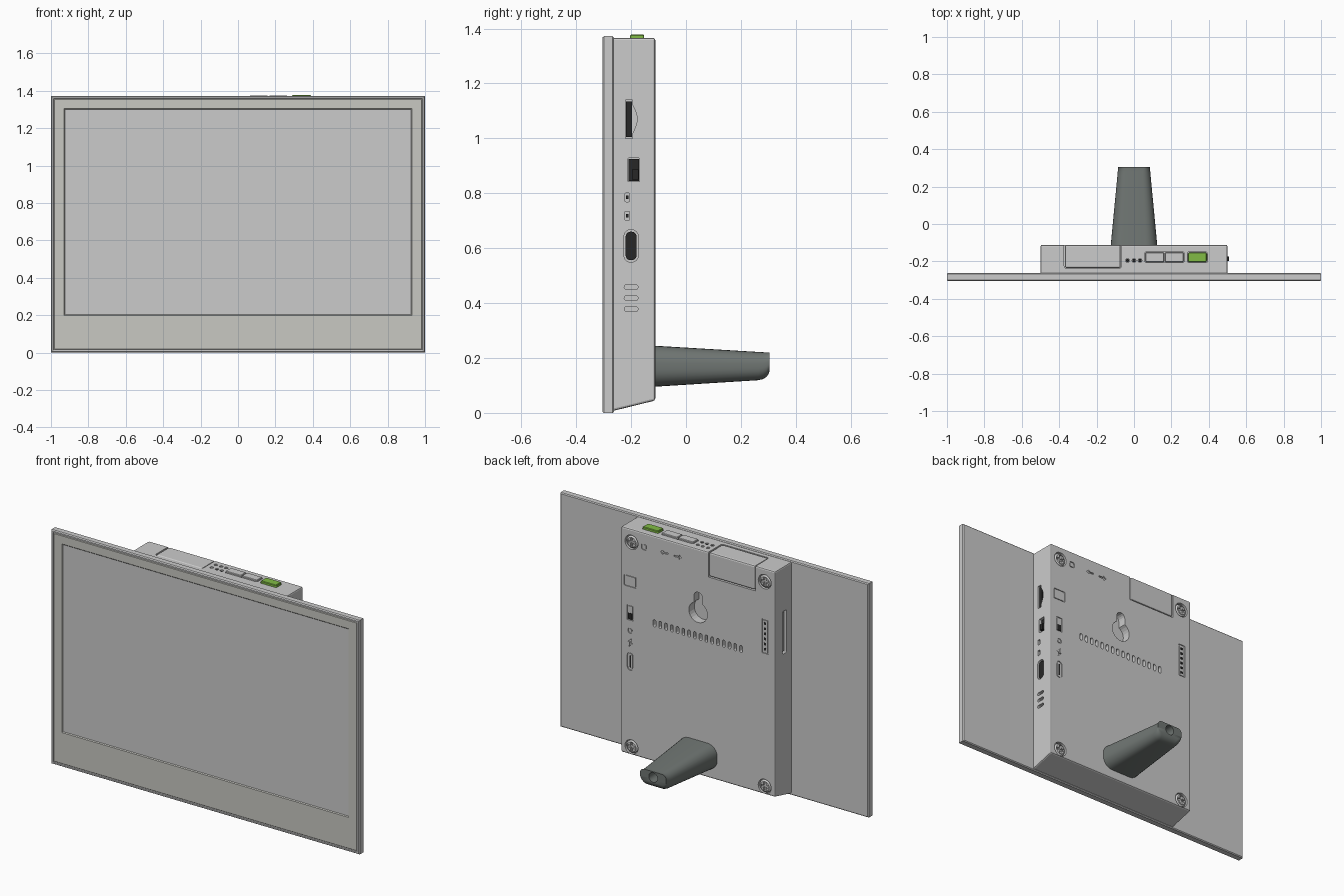
import bpy, bmesh, math

if "Cube" in bpy.data.objects:
    bpy.data.objects.remove(bpy.data.objects["Cube"])

BACK, TOP, SIDE = -0.112, 1.366, 0.5


def material(name, rgb):
    m = bpy.data.materials.new(name)
    m.diffuse_color = (*rgb, 1)
    m.use_nodes = True
    m.node_tree.nodes["Principled BSDF"].inputs["Base Color"].default_value = m.diffuse_color
    return m


GLASS = material("warm_grey", (0.58, 0.58, 0.54))
DARK = material("dark_grey", (0.16, 0.18, 0.17))
BLACK = material("black", (0.02, 0.02, 0.02))
GREEN = material("green", (0.22, 0.5, 0.06))
WHITE = material("white", (0.75, 0.75, 0.73))


def finish(name, bm, mat=None, smooth=False, hidden=False):
    bmesh.ops.recalc_face_normals(bm, faces=bm.faces[:])
    me = bpy.data.meshes.new(name)
    bm.to_mesh(me)
    bm.free()
    ob = bpy.data.objects.new(name, me)
    bpy.context.collection.objects.link(ob)
    if mat:
        me.materials.append(mat)
    if smooth:
        bpy.ops.object.select_all(action='DESELECT')
        ob.select_set(True)
        bpy.context.view_layer.objects.active = ob
        bpy.ops.object.shade_smooth_by_angle(angle=math.radians(35))
    if hidden:
        ob.hide_render = True
        ob.display_type = 'WIRE'
    return ob


def rrect(cx, cy, w, h, r=0.0, n=4):
    """Rounded rectangle outline; a large r gives a stadium or circle."""
    if r <= 0:
        return [(cx + a * w / 2, cy + b * h / 2) for a, b in ((1, 1), (-1, 1), (-1, -1), (1, -1))]
    r = min(r, 0.498 * w, 0.498 * h)
    pts = []
    for i, (a, b) in enumerate(((1, 1), (-1, 1), (-1, -1), (1, -1))):
        for k in range(n + 1):
            t = math.pi / 2 * (i + k / n)
            pts.append((cx + a * (w / 2 - r) + r * math.cos(t), cy + b * (h / 2 - r) + r * math.sin(t)))
    return pts


def place(axis, u, v, t):
    return {'x': (t, u, v), 'y': (u, t, v), 'z': (u, v, t)}[axis]


def loft(bm, stations, axis):
    """Skin a list of (outline, position) stations and cap both ends."""
    rings = [[bm.verts.new(place(axis, u, v, t)) for u, v in pts] for pts, t in stations]
    n = len(rings[0])
    for a, b in zip(rings, rings[1:]):
        for i in range(n):
            bm.faces.new((a[i], a[(i + 1) % n], b[(i + 1) % n], b[i]))
    bm.faces.new(rings[0])
    bm.faces.new(rings[-1])


def prism(bm, pts, axis, a, b):
    loft(bm, [(pts, a), (pts, b)], axis)


def bevel(ob, width, segments=2):
    m = ob.modifiers.new("bevel", 'BEVEL')
    m.width, m.segments, m.limit_method = width, segments, 'ANGLE'


def cut(ob, cutter):
    m = ob.modifiers.new("cut", 'BOOLEAN')
    m.operation, m.solver, m.object = 'DIFFERENCE', 'EXACT', cutter


# Display panel: backing frame and recessed screen face
def rect(inset):
    return rrect(0, 0.686, 2 - 2 * inset, 1.372 - 2 * inset)


bm = bmesh.new()
loft(bm, [(rect(0.005), -0.262), (rect(0), -0.267), (rect(0), -0.299), (rect(0.005), -0.305),
          (rect(0.013), -0.305), (rect(0.015), -0.298)], 'y')
finish("panel_frame", bm)
bm = bmesh.new()
screen = rrect(0, 0.753, 1.86, 1.106)
loft(bm, [(rect(0.016), -0.29), (rect(0.016), -0.300), (rect(0.019), -0.303), (screen, -0.303),
          (rrect(0, 0.753, 1.845, 1.091), -0.295)], 'y')
finish("screen_face", bm, GLASS)

# Rear housing with sloping underside
bm = bmesh.new()
prism(bm, [(-0.275, 0.005), (BACK, 0.045), (BACK, TOP), (-0.275, TOP)], 'x', -SIDE, SIDE)
housing = finish("rear_housing", bm)
bevel(housing, 0.008)

cutter, inserts, black = bmesh.new(), bmesh.new(), bmesh.new()


def back_cut(pts, depth):
    prism(cutter, pts, 'y', BACK - depth, BACK + 0.02)


def side_cut(pts, depth):
    prism(cutter, pts, 'x', SIDE - depth, SIDE + 0.02)


def outlined(x, z, w, h, r):
    """Engraved outline: shallow pocket filled by a slightly smaller island."""
    back_cut(rrect(x, z, w, h, r), 0.005)
    prism(inserts, rrect(x, z, w - 0.012, h - 0.012, max(r - 0.006, 0.002)), 'y', BACK - 0.007, BACK)


# Wall hanging keyhole
a0 = math.acos(0.028 / 0.06)
hole = [(0.028 * math.cos(t), 1.085 + 0.028 * math.sin(t)) for t in [math.pi * k / 8 for k in range(9)]]
hole += [(0.06 * math.cos(t), 0.995 + 0.06 * math.sin(t))
         for t in [math.pi - a0 + (math.pi + 2 * a0) * k / 20 for k in range(21)]]
back_cut(hole, 0.05)

# Vent row
for i in range(16):
    back_cut(rrect(0.283 - i * 0.0374, 0.855, 0.018, 0.042, 0.009), 0.03)

# Pin header window
outlined(-0.435, 0.97, 0.044, 0.2, 0.004)
for i in range(6):
    prism(black, rrect(-0.435, 0.895 + i * 0.03, 0.014, 0.014), 'y', BACK - 0.004, BACK + 0.001)

# Engraved pictograms
outlined(0.44, 1.06, 0.08, 0.066, 0.006)
outlined(0.44, 0.875, 0.042, 0.088, 0.003)
outlined(0.44, 0.77, 0.032, 0.032, 0.016)
outlined(0.44, 0.59, 0.04, 0.105, 0.02)
outlined(0.35, 1.285, 0.036, 0.036, 0.012)
prism(black, rrect(0.44, 0.855, 0.026, 0.036), 'y', BACK - 0.004, BACK + 0.001)
prism(black, rrect(0.44, 0.59, 0.01, 0.07, 0.005), 'y', BACK - 0.004, BACK + 0.001)
arrow = [(0.025, 0), (0.006, 0.014), (0.006, 0.004), (-0.025, 0.004),
         (-0.025, -0.004), (0.006, -0.004), (0.006, -0.014)]
for x, s in ((0.22, 1), (0.13, -1)):
    back_cut([(x + s * u, 1.285 + v) for u, v in arrow], 0.006)
bolt = [(-0.008, 0.025), (0.016, 0.003), (0.003, 0.003), (0.008, -0.025), (-0.016, -0.003), (-0.003, -0.003)]
back_cut([(0.44 + u, 0.70 + v) for u, v in bolt], 0.006)

# Corner screws in counterbores
screws, crosses = bmesh.new(), bmesh.new()
p, q = 0.007, 0.026
plus = [(p, q), (-p, q), (-p, p), (-q, p), (-q, -p), (-p, -p),
        (-p, -q), (p, -q), (p, -p), (q, -p), (q, p), (p, p)]
for x in (-0.432, 0.432):
    for z in (0.09, 1.29):
        back_cut(rrect(x, z, 0.084, 0.084, 0.042, 6), 0.02)
        loft(screws, [(rrect(x, z, 0.074, 0.074, 0.037, 6), BACK - 0.025),
                      (rrect(x, z, 0.074, 0.074, 0.037, 6), BACK - 0.008),
                      (rrect(x, z, 0.056, 0.056, 0.028, 6), BACK - 0.001)], 'y')
        prism(crosses, [(x + u, z + v) for u, v in plus], 'y', BACK - 0.014, BACK + 0.02)
screw_ob = finish("corner_screws", screws)
cut(screw_ob, finish("screw_cross_cutter", crosses, hidden=True))

# Memory card slot with thumb scoop, on the right side
scoop = [(-0.22, 1.0), (-0.194, 1.0)]
scoop += [(-0.194 + 0.016 * math.sin(math.pi * k / 10), 1.02 + 0.1 * k / 10) for k in range(11)]
scoop += [(-0.194, 1.14), (-0.22, 1.14)]
side_cut(scoop, 0.03)
prism(black, rrect(-0.207, 1.07, 0.022, 0.13), 'x', 0.46, 0.492)

# Slide switch, indicator holes, charging port and slots on the right side
side_cut(rrect(-0.19, 0.885, 0.042, 0.086, 0.003), 0.03)
prism(black, rrect(-0.19, 0.885, 0.038, 0.08), 'x', 0.46, 0.485)
prism(black, rrect(-0.185, 0.868, 0.024, 0.036), 'x', 0.48, 0.507)
for z in (0.785, 0.718):
    side_cut(rrect(-0.214, z, 0.016, 0.032, 0.003), 0.02)
    prism(black, rrect(-0.214, z, 0.01, 0.012), 'x', 0.47, 0.488)
side_cut(rrect(-0.2, 0.608, 0.052, 0.118, 0.024), 0.03)
prism(black, rrect(-0.2, 0.608, 0.04, 0.104, 0.018), 'x', 0.46, 0.494)
for z in (0.378, 0.418, 0.458):
    side_cut(rrect(-0.2, z, 0.05, 0.018, 0.009), 0.02)

# Long card slot on the left side
prism(cutter, rrect(-0.2, 0.98, 0.036, 0.25, 0.006), 'x', -0.52, -0.46)
prism(inserts, rrect(-0.2, 0.98, 0.016, 0.23), 'x', -0.49, -0.45)

# Speaker dots on top
for x in (-0.035, 0.0, 0.032):
    for y, depth in ((-0.155, 0.006), (-0.195, 0.03)):
        prism(cutter, rrect(x, y, 0.02, 0.02, 0.01), 'z', TOP - depth, TOP + 0.02)
    prism(black, rrect(x, -0.195, 0.018, 0.018, 0.009), 'z', TOP - 0.04, TOP - 0.006)

# Top buttons
for x, w in ((0.163, 0.21), (0.339, 0.108)):
    prism(cutter, rrect(x, -0.178, w, 0.058, 0.01), 'z', TOP - 0.012, TOP + 0.02)
for name, x, h, mat in (("left_button", 0.111, 1.374, WHITE), ("right_button", 0.215, 1.374, WHITE),
                        ("power_button", 0.339, 1.378, GREEN)):
    bm = bmesh.new()
    prism(bm, rrect(x, -0.178, 0.1, 0.051, 0.008), 'z', TOP - 0.02, h)
    bevel(finish(name, bm, mat), 0.003, 1)

# Battery cover let into the top back edge
prism(cutter, rrect(-0.22, -0.166, 0.306, 0.142, 0.012), 'z', 1.22, TOP + 0.02)
bm = bmesh.new()
prism(bm, rrect(-0.22, -0.1735, 0.298, 0.123), 'z', 1.224, TOP)
bevel(finish("battery_cover", bm), 0.009)

cut(housing, finish("housing_cutter", cutter, hidden=True))
finish("flush_inserts", inserts)
finish("port_interiors", black, BLACK)

# Tapered support leg with rounded lower tip and a socket in its end
bm = bmesh.new()
stations = []
for y, w, z0, z1 in ((-0.12, 0.25, 0.095, 0.245), (0.262, 0.177, 0.119, 0.222), (0.28, 0.174, 0.123, 0.221),
                     (0.293, 0.172, 0.131, 0.22), (0.301, 0.171, 0.142, 0.22), (0.305, 0.17, 0.155, 0.22)):
    h = z1 - z0
    stations.append((rrect(0, (z0 + z1) / 2, w, h, 0.42 * h, 6), y))
socket = rrect(0, 0.186, 0.056, 0.056, 0.028, 6)
stations += [(socket, 0.305), (socket, 0.2)]
loft(bm, stations, 'y')
finish("support_leg", bm, DARK, smooth=True)
